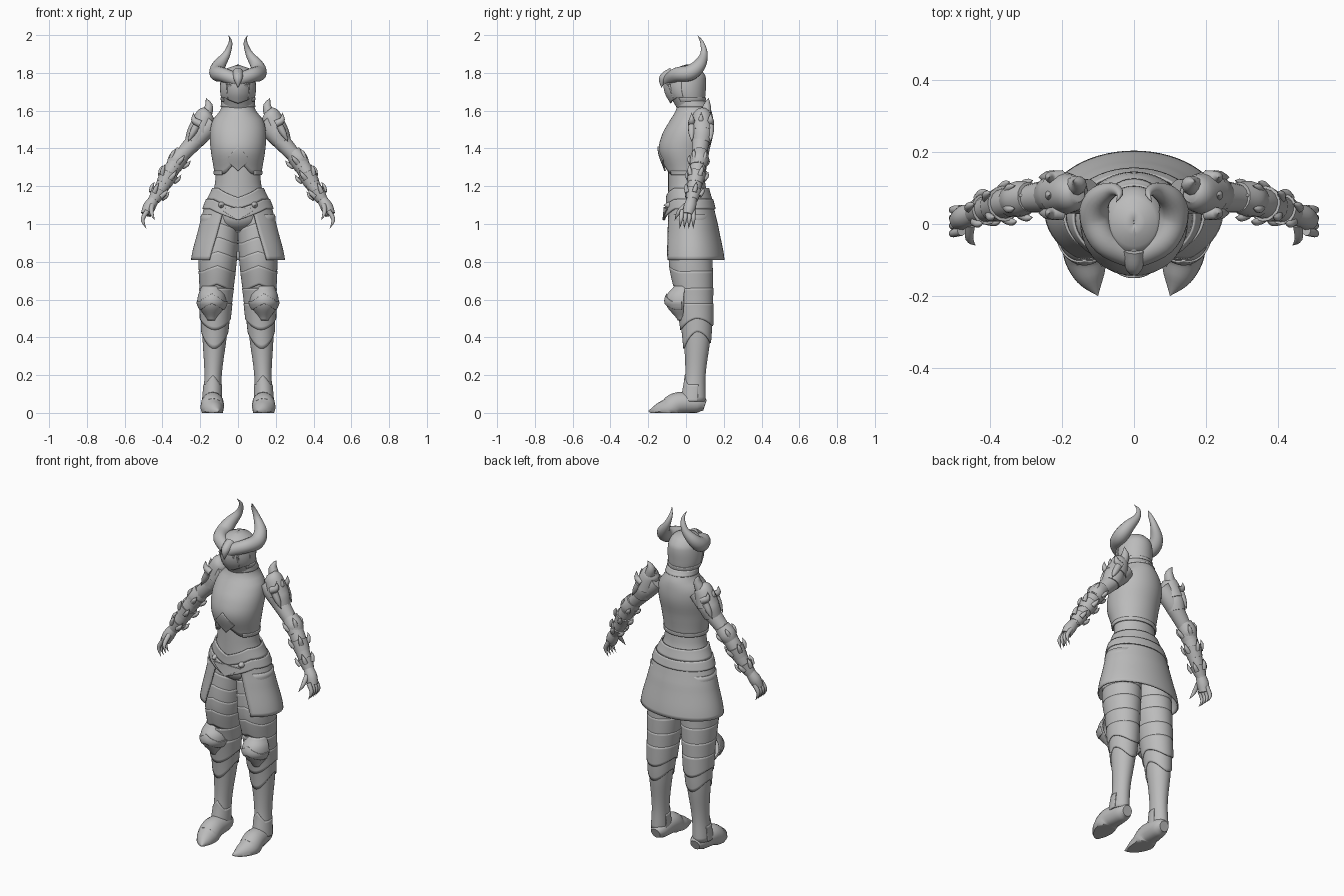
import bpy, bmesh
from math import sin, cos, pi, radians
from mathutils import Vector, Matrix

old_cube = bpy.data.objects.get("Cube")
if old_cube:
    bpy.data.objects.remove(old_cube, do_unlink=True)

steel = bpy.data.materials.new("plain_grey_steel")
steel.use_nodes = True
steel.diffuse_color = (.5, .5, .5, 1)
steel.node_tree.nodes["Principled BSDF"].inputs["Base Color"].default_value = steel.diffuse_color


def spline(points, index, t):
    """Catmull-Rom value between the points index and index + 1."""
    last = len(points) - 1
    before, start = points[max(index - 1, 0)], points[index]
    end, after = points[min(index + 1, last)], points[min(index + 2, last)]
    result = []
    for a, b, c, d in zip(before, start, end, after):
        leave, arrive = (c - a) / 2, (d - b) / 2
        ease = t * t * (3 - 2 * t)
        result.append(b + (c - b) * ease + leave * t * (1 - t) ** 2 - arrive * t * t * (1 - t))
    return result


def value(setting, argument):
    return setting(argument) if callable(setting) else setting


def surface(rows, angle, z, grow, shift):
    """Point on an upright profile; rows hold height, half width, front y and back y."""
    index = 0
    while index < len(rows) - 2 and z > rows[index + 1][0]:
        index += 1
    low, high = rows[index][0], rows[index + 1][0]
    t = min(max((z - low) / (high - low), 0), 1)
    _, width, front, back = spline(rows, index, t)
    depth = (back - front) / 2 + grow
    x = value(shift, z) + (width + grow) * sin(angle)
    return Vector((x, (front + back) / 2 - depth * cos(angle), z))


def make_object(name, rings, mirror, thickness=0, closed=False):
    """Skin a list of point rings and shade the result smooth."""
    bm = bmesh.new()
    grid = [[bm.verts.new(point) for point in ring] for ring in rings]
    count = len(grid[0])
    for low, high in zip(grid, grid[1:]):
        for j in range(count if closed else count - 1):
            k = (j + 1) % count
            bm.faces.new((low[j], low[k], high[k], high[j]))
    if closed:
        bm.faces.new(grid[0])
        bm.faces.new(grid[-1])
    bmesh.ops.remove_doubles(bm, verts=bm.verts, dist=.0001)
    bmesh.ops.recalc_face_normals(bm, faces=bm.faces)
    mesh = bpy.data.meshes.new(name)
    bm.to_mesh(mesh)
    bm.free()
    mesh.materials.append(steel)
    obj = bpy.data.objects.new(name, mesh)
    bpy.context.collection.objects.link(obj)
    if thickness:
        solid = obj.modifiers.new("thickness", "SOLIDIFY")
        solid.thickness, solid.offset = thickness, 0
    if mirror:
        obj.modifiers.new("mirror", "MIRROR")
    bpy.ops.object.select_all(action="DESELECT")
    obj.select_set(True)
    bpy.context.view_layer.objects.active = obj
    bpy.ops.object.shade_smooth_by_angle(angle=radians(40))


def plate(name, rows, low=None, high=None, grow=0, reach=pi, flare=0, centre=0, shift=0, mirror=False, steps=16):
    """Curved sheet on a profile; hems and grow may depend on the angle, flare narrows the lower end."""
    low, high = low or rows[0][0], high or rows[-1][0]
    rings = []
    for i in range(steps + 1):
        v = i / steps
        half = reach - flare * (1 - v)
        angles = [centre + half * (j / 24 - 1) for j in range(49)]
        rings.append([surface(rows, a, value(low, a) * (1 - v) + value(high, a) * v, value(grow, a), shift)
                      for a in angles])
    make_object(name, rings, mirror, thickness=.008)


def tube(name, points, mirror=True, sides=16, steps=5, flat_sole=False):
    """Tapered limb or horn through points of x, y, z and radius."""
    path = [spline(points, i, s / steps) for i in range(len(points) - 1) for s in range(steps)]
    path.append(points[-1])
    centres = [Vector(p[:3]) for p in path]
    rings, normal, previous = [], None, None
    for i, centre in enumerate(centres):
        along = (centres[min(i + 1, len(path) - 1)] - centres[max(i - 1, 0)]).normalized()
        normal = previous.rotation_difference(along) @ normal if previous else along.orthogonal().normalized()
        previous = along
        radius = max(path[i][3], .0005)
        ring = [centre + Matrix.Rotation(2 * pi * k / sides, 3, along) @ normal * radius for k in range(sides)]
        if flat_sole:
            for point in ring:
                point.z = max(point.z, 0)
        rings.append(ring)
    make_object(name, rings, mirror, closed=True)


def spike(name, base, tip, radius, bend=(0, 0, 0), mirror=True):
    """Curved claw or horn whose middle is pushed aside by bend."""
    base, tip = Vector(base), Vector(tip)
    middle = (base + tip) / 2 + Vector(bend)
    tube(name, [(*base, radius), (*middle, radius * .8), (*tip, 0)], mirror, sides=10)


def pointed(height, drop, width=.9):
    """Hem with a tip at the front; a negative drop lifts it."""
    return lambda angle: height - drop * max(0, 1 - abs(angle) / width)


def scalloped(height, drop):
    """Hem that hangs at the front and back and rises at the sides."""
    return lambda angle: height - drop * cos(2 * angle) - drop * max(0, cos(angle))


# Torso: waist, breastplate with raised front hem, diamond on the belly, collar
waist = [(.96, .03, -.02, .05), (1, .12, -.08, .12), (1.1, .15, -.09, .13), (1.2, .12, -.09, .1), (1.34, .11, -.09, .09)]
chest = [(1.26, .12, -.1, .1), (1.39, .14, -.14, .12), (1.48, .145, -.12, .14), (1.55, .13, -.08, .14),
         (1.6, .09, -.05, .13), (1.65, .08, -.04, .1)]
plate("waist", waist)
plate("breastplate", chest, low=pointed(1.265, -.07, .6))
plate("breastplate_hem", chest, high=1.28, grow=.004, reach=2.4, centre=pi, steps=4)
plate("belly_diamond", chest, pointed(1.34, .06, .46), pointed(1.34, -.07, .46), grow=.006, reach=.46)
plate("collar_rim", chest, low=1.62, grow=.005, steps=4)

# Skirt: open at the front, with waist bands and a pointed belt
skirt = [(.81, .245, -.13, .2), (1, .2, -.11, .165), (1.1, .17, -.1, .14), (1.22, .12, -.1, .11)]
plate("skirt", skirt, high=1.13, reach=2.74, flare=.26, centre=pi)
plate("belt", skirt, pointed(1.08, .06), pointed(1.13, .05), grow=.008, steps=6)
plate("upper_belt", skirt, pointed(1.13, .05), pointed(1.19, .05), grow=.003, steps=6)
plate("belt_point", skirt, pointed(1.08, .06, .5), pointed(1.08, -.01, .5), grow=.014, reach=.5)
spike("belt_studs", (.085, -.07, 1.1), (.09, -.12, 1.1), .02)

# Legs: one smooth core with overlapping plates that follow it
leg = [(.06, .045, -.02, .1), (.2, .042, 0, .1), (.4, .06, -.01, .125), (.6, .073, -.04, .13),
       (.8, .09, -.08, .13), (1.05, .095, -.07, .12)]


def leg_plate(name, low=None, high=None, grow=0, reach=pi, steps=8):
    """Mirrored plate on the leg profile, which leans inwards with height."""
    plate(name, leg, low, high, grow, reach, shift=lambda z: .14 - .04 * z, mirror=True, steps=steps)


leg_plate("leg_cores", steps=40)
for i in range(4):
    hem = .65 + .075 * i
    leg_plate(f"thigh_plates_{i + 1}", pointed(hem, -.03), pointed(hem + .1, -.03), grow=.008 - .001 * i)
leg_plate("knee_bands", .57, .66, grow=.01)
leg_plate("upper_greaves", scalloped(.48, .02), .58, grow=.012)
leg_plate("lower_greaves", scalloped(.4, .03), .52, grow=.006)
leg_plate("ankle_plates", high=pointed(.15, -.05), grow=.004, reach=1.9)

# Knee guards: domes with a drooping lower end and a raised chevron
knee = [(.49, .02, -.04, .01), (.57, .07, -.1, .09), (.62, .07, -.1, .09), (.67, .05, -.06, .06)]
plate("knee_guards", knee, reach=1.5, shift=.138, mirror=True)
plate("knee_chevrons", knee, pointed(.55, -.03), pointed(.59, -.04), grow=.005, reach=1.4, shift=.138, mirror=True)

# Feet: pointed shoes with flat soles
tube("feet", [(.13, .1, .04, .03), (.13, .06, .05, .05), (.135, -.04, .05, .06), (.135, -.09, .02, .06),
              (.12, -.15, .01, .04), (.1, -.2, .01, 0)], flat_sole=True)

# Helmet: skull, ridged visor with ribs, neck rim and crest
head = [(1.6, .07, -.04, .09), (1.7, .09, -.09, .1), (1.78, .085, -.09, .1), (1.82, .06, -.06, .07), (1.84, .002, 0, .01)]
plate("helmet", head, steps=24)
plate("visor", head, pointed(1.67, .03), 1.76, grow=pointed(.004, -.016, .7), reach=1.3)
plate("helmet_rim", head, 1.65, 1.67, grow=.005, reach=2.1, centre=pi, steps=4)
for i in range(3):
    angle = .2 + .2 * i
    top, bottom = (surface(head, angle, z, .014, 0) for z in (1.74, 1.65))
    spike(f"visor_ribs_{i + 1}", top, bottom, .006)
spike("helmet_crest", (0, -.07, 1.8), (0, .09, 1.79), .015, bend=(0, 0, .035), mirror=False)

# Horned brow: sweeps back from the beak, then curls up
tube("horns", [(0, -.09, 1.76, .035), (.08, -.05, 1.79, .038), (.11, .02, 1.8, .042), (.1, .07, 1.84, .035),
               (.06, .095, 1.9, .02), (.04, .085, 1.96, .01), (.05, .06, 2, 0)])
spike("brow_beak", (0, -.07, 1.8), (0, -.13, 1.72), .03, bend=(0, -.02, .01), mirror=False)

# Arms: upper arm, forearm and elbow guard
forearm = [(.3, .07, 1.36, .038), (.35, .06, 1.29, .042), (.4, .045, 1.2, .038), (.45, .03, 1.12, .027)]
tube("upper_arms", [(.13, .075, 1.54, .05), (.2, .08, 1.47, .05), forearm[0]])
tube("forearms", forearm)
tube("elbow_guards", [(.29, .075, 1.38, .042), (.32, .07, 1.34, .05), (.34, .065, 1.31, .042)])
spike("elbow_spikes", (.34, .075, 1.33), (.305, .08, 1.41), .02, bend=(.015, 0, 0))

# Forearm armour: flared cuffs, each with a ring of swept spikes
for i in range(3):
    *upper, wide = spline(forearm, i, .25)
    *lower, narrow = spline(forearm, i, .85)
    tube(f"forearm_cuffs_{i + 1}", [(*upper, wide + .008), (*lower, narrow + .002)])
    upper, axis = Vector(upper), (Vector(upper) - Vector(lower)).normalized()
    for k in range(5):
        out = Matrix.Rotation(2 * pi * k / 5 + i, 3, axis) @ axis.orthogonal().normalized() * wide
        spike(f"forearm_spikes_{i + 1}_{k + 1}", upper + out - axis * .03, upper + out * 1.4 + axis * .025, .013, out * .15)

# Hands: palm, four clawed fingers and a thumb
tube("palms", [(.445, .03, 1.13, .027), (.47, .02, 1.09, .033), (.487, .01, 1.05, .028)])
for i in range(4):
    y = .02 * i - .02
    spike(f"fingers_{i + 1}", (.48, y, 1.07), (.485, y * 1.2 - .01, .975), .013, bend=(.022, 0, 0))
spike("thumbs", (.455, 0, 1.1), (.44, -.06, 1.02), .014, bend=(.01, -.01, 0))

# Shoulder guards: two overlapping shells, a curved horn, spiked edges
tube("shoulder_guards", [(.157, .085, 1.6, .025), (.173, .085, 1.575, .05), (.205, .085, 1.49, .062)])
tube("lower_shoulder_guards", [(.196, .085, 1.53, .05), (.214, .085, 1.48, .057), (.233, .08, 1.43, .05)])
spike("shoulder_horns", (.18, .1, 1.55), (.17, .12, 1.667), .03, bend=(-.02, 0, .01))
for i in range(3):
    y = .03 + .05 * i
    spike(f"shoulder_edge_spikes_{i + 1}", (.22, y, 1.52), (.265, y, 1.435), .02)
    spike(f"shoulder_brow_spikes_{i + 1}", (.2, y, 1.53), (.235, y, 1.59), .02, bend=(.015, 0, -.01))
